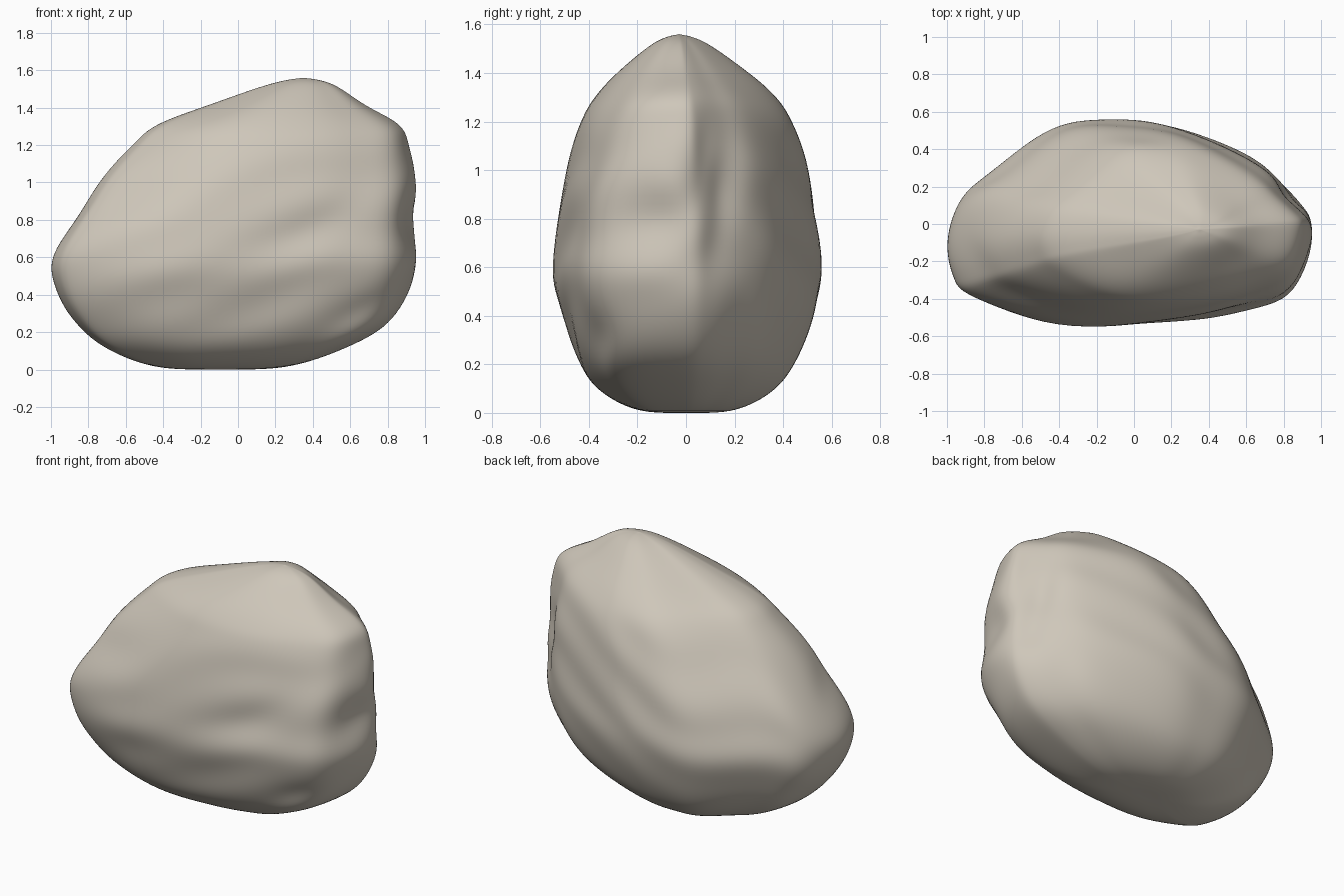
import bpy, bmesh, math
from mathutils import Vector

cube = bpy.data.objects.get("Cube")
if cube:
    bpy.data.objects.remove(cube, do_unlink=True)

SEGMENTS, LEVELS, HEIGHT = 128, 96, 1.56

# Height levels: z, right end, left end, half depth
profile = [
    (0, -.1, -.1, 0), (.01, -.42, .24, .2), (.1, -.68, .54, .37),
    (.25, -.87, .81, .47), (.5, -1, .94, .55), (.72, -.93, .94, .545),
    (1, -.74, .95, .5), (1.2, -.56, .92, .44), (1.31, -.43, .86, .37),
    (1.42, -.14, .67, .25), (1.53, .18, .5, .1), (HEIGHT, .35, .35, 0)]

# Plan outline, counterclockwise from the left tip, as parts of the half extents
outline = [
    (1, -.05), (.96, .19), (.82, .42), (.63, .68), (.2, .96), (-.1, 1), (-.42, .93),
    (-.75, .51), (-.93, .25), (-1, -.15), (-.97, -.5), (-.87, -.7), (-.4, -.98),
    (.25, -.95), (.63, -.83), (.9, -.64)]

# Worn grooves (negative height) and swellings: start, end, height
folds = [
    ((.1, -.5, .58), (.6, -.43, .87), -.04),
    ((-.2, -.5, .2), (.35, -.5, .45), -.03),
    ((.5, -.45, .22), (.85, -.35, .36), -.05),
    ((-.6, -.5, .33), (-.1, -.55, .45), -.02),
    ((.88, .12, 1.25), (.95, .07, .92), -.04),
    ((.95, .05, .9), (.92, -.22, .74), -.05),
    ((.82, .21, 1.2), (.9, .12, .6), -.045),
    ((.95, -.07, .98), (.95, -.04, .82), .06),
    ((.93, 0, .66), (.93, -.25, .53), .035),
    ((.8, .3, 1), (.82, .28, .82), .03),
    ((.8, .34, .7), (.82, .28, .5), .03),
    ((-.93, -.12, .8), (-.5, -.4, .9), -.025)]


def spline(points, t, closed=False):
    """Smooth point on a curve through the given rows."""
    count = len(points)
    start = math.floor(t) if closed else min(int(t), count - 2)
    u = t - start

    def row(k):
        return Vector(points[k % count] if closed else points[max(0, min(count - 1, k))])

    a, b, c, d = (row(start + step) for step in range(-1, 3))
    slope_b, slope_c = (c - a) / 2, (d - b) / 2
    ease = u * u * (3 - 2 * u)
    return b.lerp(c, ease) + slope_b * (u * (1 - u) ** 2) - slope_c * (u * u * (1 - u))


def surface_relief(point):
    """Height added by the tapering folds and by faint diagonal ripples."""
    relief = 0
    for start, end, height in folds:
        start, along = Vector(start), Vector(end) - Vector(start)
        u = (point - start).dot(along) / along.length_squared
        aside = (point - start - along * u).length / .075
        relief += height * math.exp(-(2 * u - 1) ** 2 - aside ** 2)
    fade = max(0, math.sin(math.pi * point.z / HEIGHT)) ** 2
    bend = 1.5 * math.sin(4 * point.x + 5 * point.y)
    return relief + .009 * fade * math.sin(20 * point.z - 7 * point.x + bend)


def rock_point(level, turn):
    z, right, left, depth = spline(profile, level * (len(profile) - 1))
    across, forward = spline(outline, turn * len(outline), closed=True)
    x = (left + right) / 2 + across * (left - right) / 2
    # the crown narrows to a lens and leans towards the front
    crown = max(0, min(1, (z - .8) / .6))
    forward *= 1 - .35 * crown * across ** 2
    lean = .08 * max(0, z - 1.2)
    point = Vector((x, forward * depth - lean, z))
    outward = Vector((x, point.y / .3, (z - HEIGHT / 2) / .6)).normalized()
    point += outward * surface_relief(point)
    point.z = max(0, point.z)
    return point


# Boulder: stacked rings closed by a fan at each end
bm = bmesh.new()
rings = [[bm.verts.new(rock_point(j / LEVELS, k / SEGMENTS)) for k in range(SEGMENTS)]
         for j in range(1, LEVELS)]
base = bm.verts.new(rock_point(0, 0))
peak = bm.verts.new(rock_point(1, 0))
for k in range(SEGMENTS):
    n = (k + 1) % SEGMENTS
    bm.faces.new((base, rings[0][n], rings[0][k]))
    bm.faces.new((peak, rings[-1][k], rings[-1][n]))
    for low, high in zip(rings, rings[1:]):
        bm.faces.new((low[k], low[n], high[n], high[k]))

# Weather the hard creases away
for step in range(12):
    bmesh.ops.smooth_vert(bm, verts=sum(rings[4:-4], []), factor=.5,
                          use_axis_x=True, use_axis_y=True, use_axis_z=True)
bmesh.ops.recalc_face_normals(bm, faces=bm.faces)
for face in bm.faces:
    face.smooth = True
mesh = bpy.data.meshes.new("boulder")
bm.to_mesh(mesh)
bm.free()
boulder = bpy.data.objects.new("boulder", mesh)
bpy.context.collection.objects.link(boulder)

# Warm grey stone
stone = bpy.data.materials.new("warm grey stone")
stone.use_nodes = True
colour = (.62, .57, .49, 1)
stone.diffuse_color = colour
stone.node_tree.nodes["Principled BSDF"].inputs["Base Color"].default_value = colour
mesh.materials.append(stone)
